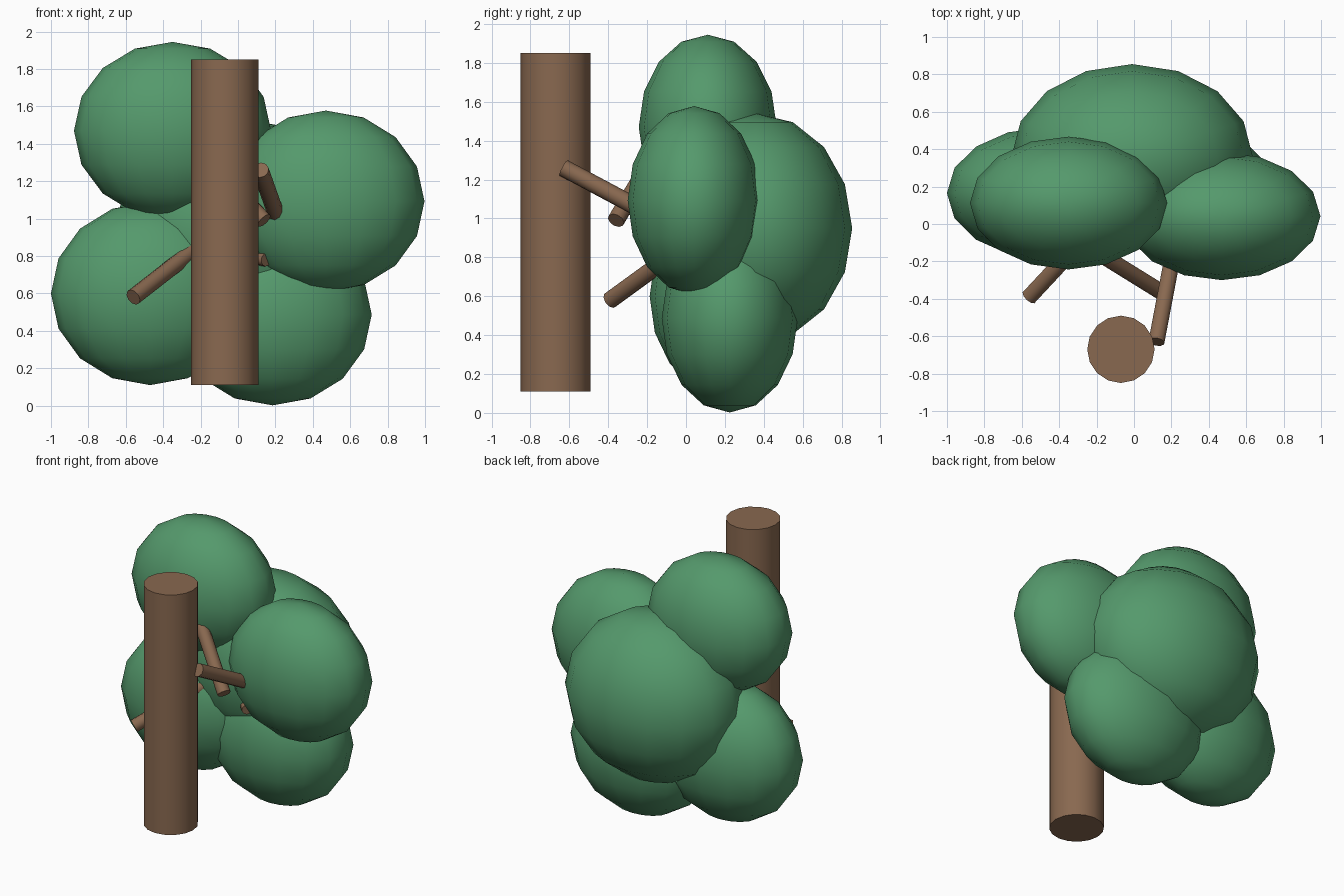
import bpy, math
from mathutils import Vector

if "Cube" in bpy.data.objects:
    bpy.data.objects.remove(bpy.data.objects["Cube"])


def material(name, color):
    m = bpy.data.materials.new(name)
    m.diffuse_color = color
    m.use_nodes = True
    m.node_tree.nodes["Principled BSDF"].inputs["Base Color"].default_value = m.diffuse_color
    return m


bark = material("bark", (0.25, 0.14, 0.08, 1))
leaf = material("leaf", (0.09, 0.32, 0.15, 1))


def finish(name, mat):
    ob = bpy.context.object
    ob.name = name
    ob.data.materials.append(mat)
    bpy.ops.object.shade_smooth_by_angle(angle=math.radians(50))
    return ob


def rod(name, start, end, radius, sides):
    a, b = Vector(start), Vector(end)
    bpy.ops.mesh.primitive_cylinder_add(vertices=sides, radius=radius, depth=(b - a).length,
                                        location=(a + b) / 2,
                                        rotation=(b - a).to_track_quat('Z', 'Y').to_euler())
    return finish(name, bark)


def clump(name, center, radii):
    bpy.ops.mesh.primitive_uv_sphere_add(segments=16, ring_count=8, radius=1, location=center)
    bpy.context.object.scale = radii
    bpy.ops.object.transform_apply(location=False, rotation=False, scale=True)
    return finish(name, leaf)


# Upright trunk standing in front of the foliage
rod("trunk", (-0.07, -0.67, 0.11), (-0.07, -0.67, 1.85), 0.18, 16)

# Branches running back into the leaf clumps
rod("branch_left", (-0.56, -0.39, 0.58), (-0.15, 0.05, 0.90), 0.045, 10)
rod("branch_right", (0.12, -0.63, 1.26), (0.23, -0.05, 0.95), 0.045, 10)
rod("branch_upper", (0.14, -0.36, 0.99), (-0.28, -0.10, 1.43), 0.045, 10)
rod("branch_lower", (0.15, -0.11, 0.78), (-0.15, 0.20, 0.82), 0.036, 10)

# Flattened leaf clumps
clump("foliage_back", (-0.01, 0.36, 0.95), (0.645, 0.495, 0.59))
clump("foliage_upper_left", (-0.35, 0.112, 1.47), (0.527, 0.355, 0.475))
clump("foliage_right", (0.47, 0.042, 1.093), (0.527, 0.342, 0.485))
clump("foliage_lower_left", (-0.47, 0.165, 0.60), (0.53, 0.352, 0.49))
clump("foliage_lower_right", (0.185, 0.225, 0.487), (0.53, 0.35, 0.485))
